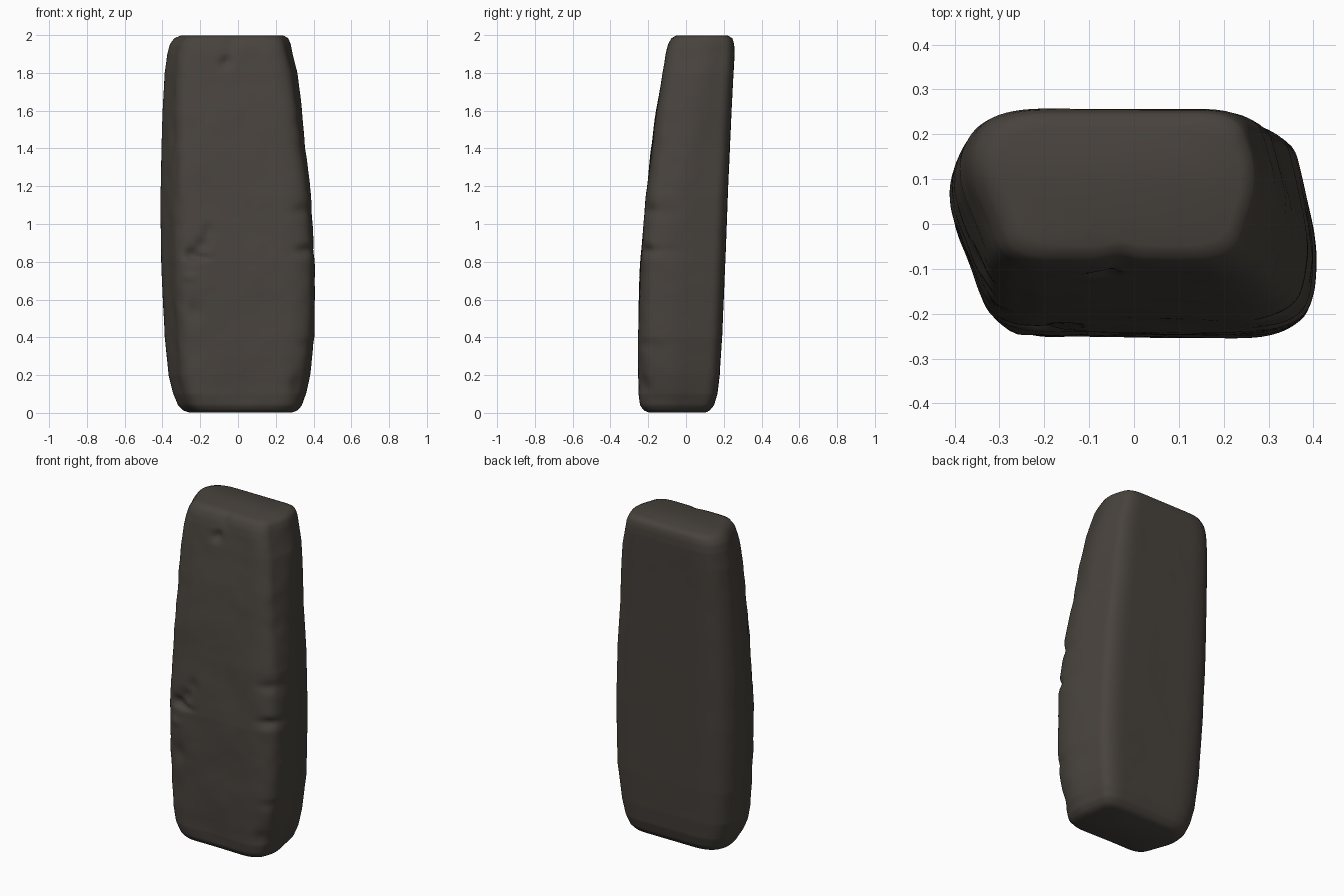
import bpy, bmesh, math
from mathutils import Vector, noise

if "Cube" in bpy.data.objects:
    bpy.data.objects.remove(bpy.data.objects["Cube"])

N = 128        # points around the stone
ROWS = 140     # rings up the stone

# height, left x, right x, front y, back y
PROFILE = [
    (0.000, -.25, .28, -.19, .10), (0.012, -.29, .315, -.225, .125),
    (0.04, -.317, .34, -.244, .148), (0.10, -.342, .362, -.253, .166),
    (0.20, -.367, .382, -.254, .178), (0.40, -.388, .407, -.252, .191),
    (0.80, -.408, .406, -.241, .208), (1.15, -.411, .388, -.211, .221),
    (1.40, -.405, .357, -.183, .232), (1.60, -.398, .340, -.156, .241),
    (1.80, -.388, .315, -.124, .252), (1.90, -.374, .290, -.107, .257),
    (1.95, -.362, .280, -.095, .255), (1.985, -.337, .267, -.077, .246),
    (2.000, -.295, .235, -.045, .215)]

# front dents: x, z, x radius, z radius, depth
DENTS = [
    (-.24, .84, .035, .03, .036), (-.19, .89, .03, .035, .026),
    (-.155, .96, .02, .04, .022), (-.20, .82, .05, .014, .02),
    (-.07, 1.85, .025, .025, .02), (-.055, 1.87, .015, .03, .018),
    (.36, .86, .05, .025, .02), (.34, 1.07, .05, .03, .013),
    (.31, .15, .03, .05, .012), (-.23, .54, .03, .05, .018),
    (-.25, 1.45, .02, .35, .006), (-.05, .1, .2, .15, .008),
    (-.03, 1.97, .03, .06, .012), (-.33, 1.28, .012, .14, .008),
    (.37, .36, .05, .03, .006), (-.26, .72, .03, .02, -.012)]


def lerp(a, b, t):
    return a + (b - a) * t


def extents(z):
    for a, b in zip(PROFILE, PROFILE[1:]):
        if z <= b[0] + 1e-6:
            t = (z - a[0]) / (b[0] - a[0])
            return [lerp(p, q, t) for p, q in zip(a[1:], b[1:])]


def section(z):
    """Rounded six-sided outline in a -1..1 box, resampled evenly."""
    low, top = max(0, 1 - z / .6), max(0, (z - 1.2) / .8)
    fr = .93 - .08 * low - .10 * top
    # corner x, corner y, rounding
    c = [(-.76, -1.01, .30), (fr, -1.01, .30),
         (1.03, lerp(-.3, .1, top), .42), (.87, 1.01, .28),
         (-.84, 1.01, .36), (-1.04, .35, .42)]
    pts = []
    for i, (x, y, r) in enumerate(c):
        # cut back by a length, so that short sides do not sharpen corners
        p, ends = Vector((x, y)), []
        for q in (c[i - 1], c[(i + 1) % 6]):
            d = Vector(q[:2]) - p
            ends.append(p + d * min(.45, r / d.length))
        a, b = ends
        for k in range(9):
            t = k / 8
            pts.append(a * (1 - t) ** 2 + p * 2 * t * (1 - t) + b * t * t)
    # normalise the rounded outline to the box
    xs, ys = [p.x for p in pts], [p.y for p in pts]
    pts = [Vector((2 * (p.x - min(xs)) / (max(xs) - min(xs)) - 1,
                   2 * (p.y - min(ys)) / (max(ys) - min(ys)) - 1)) for p in pts]
    n = len(pts)
    lens = [(pts[(i + 1) % n] - pts[i]).length for i in range(n)]
    step, out, i, run = sum(lens) / N, [], 0, 0
    for k in range(N):
        while run + lens[i] < k * step and i < n - 1:
            run += lens[i]
            i += 1
        out.append(pts[i].lerp(pts[(i + 1) % n], (k * step - run) / lens[i]))
    return out


def weather(x, y, z, v):
    """Dents and worn edges, strong in front and faint behind."""
    front = min(1, max(0, (.35 - v) / .8))
    fade = min(1, z / .08, (2 - z) / .08)
    rough = noise.noise(Vector((x * 5, y * 5, z * 4)))
    fine = noise.noise(Vector((x * 13, y * 13, z * 11 + 7)))
    amp = (.005 * rough + .002 * fine) * (.2 + .8 * front) * fade
    y += -amp if v < 0 else amp
    x += amp * (1.5 if x > 0 else -1.5) * min(1, abs(x) / .3)
    for dx, dz, rx, rz, d in DENTS:
        g = math.exp(-((x - dx) / rx) ** 2 - ((z - dz) / rz) ** 2)
        y += d * g * front
        if abs(dx) > .3:
            x -= math.copysign(d * .4 * g * front, dx)
    return Vector((x, y, z))


# stone: rings stacked up the height, closer together near both ends
heights = sorted({p[0] for p in PROFILE} | {.006, .02, .03, 1.97, 1.993}
                 | {.05 + 1.9 * i / ROWS for i in range(ROWS + 1)})
bm = bmesh.new()
rings = []
for z in heights:
    x0, x1, y0, y1 = extents(z)
    rings.append([bm.verts.new(weather(
        lerp(x0, x1, (p.x + 1) / 2), lerp(y0, y1, (p.y + 1) / 2), z, p.y))
        for p in section(z)])
for a, b in zip(rings, rings[1:]):
    for i in range(N):
        j = (i + 1) % N
        bm.faces.new((a[i], a[j], b[j], b[i]))
bm.faces.new(rings[-1])
bm.faces.new(rings[0][::-1])
bmesh.ops.recalc_face_normals(bm, faces=bm.faces)

mesh = bpy.data.meshes.new("standing_stone")
bm.to_mesh(mesh)
bm.free()
stone = bpy.data.objects.new("standing_stone", mesh)
bpy.context.collection.objects.link(stone)
mat = bpy.data.materials.new("dark grey stone")
mat.diffuse_color = (.064, .055, .046, 1)
mat.use_nodes = True
mat.node_tree.nodes["Principled BSDF"].inputs["Base Color"].default_value = mat.diffuse_color
mesh.materials.append(mat)

# smooth the ring steps and shade softly
sm = stone.modifiers.new("soften", 'SMOOTH')
sm.factor, sm.iterations = .5, 2
mesh.shade_smooth()
